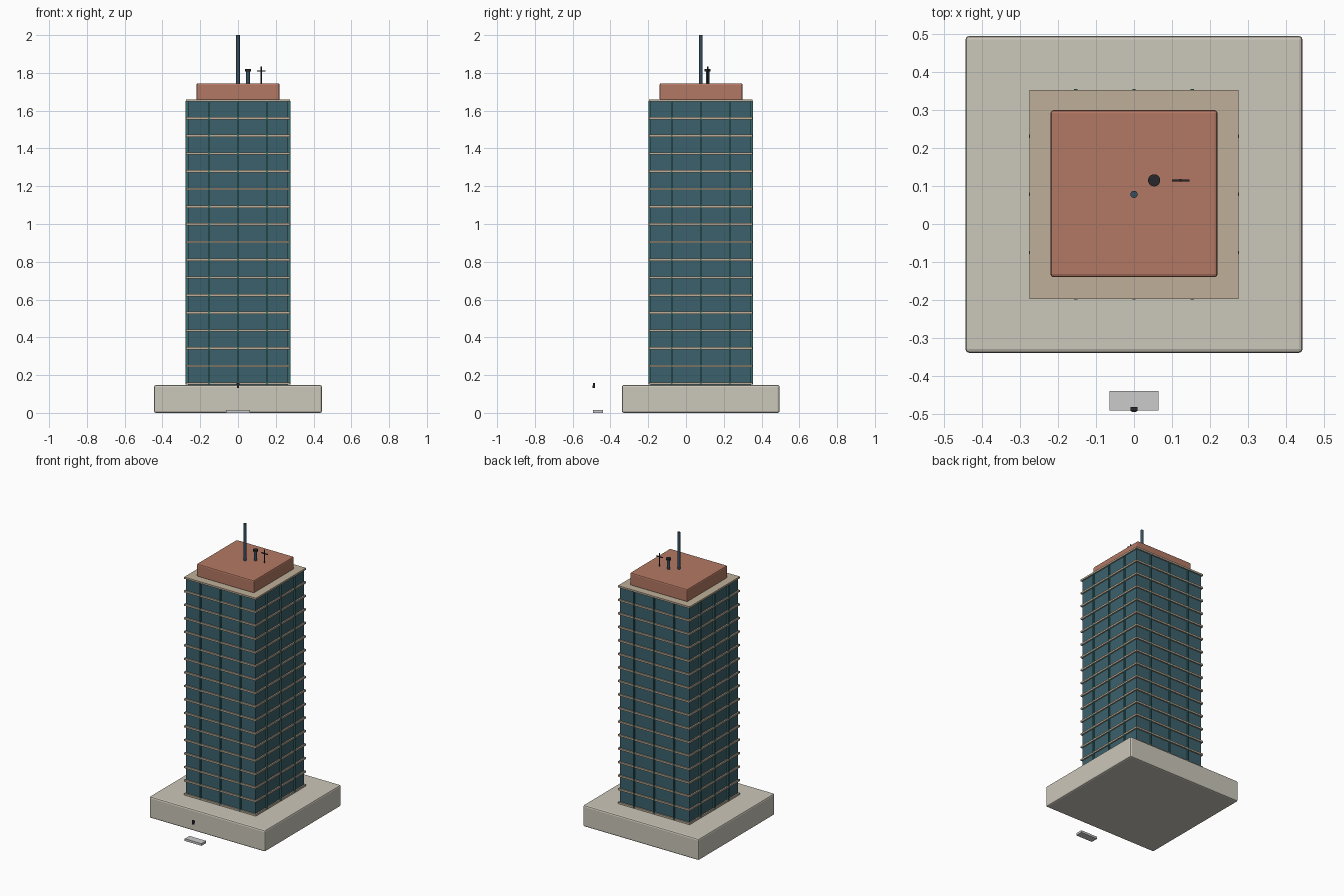
import bpy
from math import radians

if "Cube" in bpy.data.objects:
    bpy.data.objects.remove(bpy.data.objects["Cube"])

CY = 0.078  # tower centre in y


def material(name, r, g, b):
    m = bpy.data.materials.new(name)
    m.diffuse_color = (r, g, b, 1)
    m.use_nodes = True
    m.node_tree.nodes["Principled BSDF"].inputs["Base Color"].default_value = m.diffuse_color
    return m


STONE = material("stone", 0.60, 0.57, 0.49)
GLASS = material("glass", 0.045, 0.12, 0.15)
GREEN = material("frame_green", 0.04, 0.15, 0.15)
TAN = material("tan", 0.52, 0.43, 0.32)
CLAY = material("clay", 0.45, 0.19, 0.125)
STEEL = material("steel", 0.035, 0.075, 0.11)
DARK = material("dark", 0.02, 0.02, 0.025)


def box(name, loc, size, mat=None, bevel=0):
    bpy.ops.mesh.primitive_cube_add(size=1, location=loc)
    o = bpy.context.object
    o.name = name
    o.scale = size
    bpy.ops.object.transform_apply(location=False, rotation=False, scale=True)
    if mat:
        o.data.materials.append(mat)
    if bevel:
        b = o.modifiers.new("bevel", 'BEVEL')
        b.width, b.segments = bevel, 2
    return o


def rod(name, x, y, z0, z1, r, mat, sides=24):
    bpy.ops.mesh.primitive_cylinder_add(vertices=sides, radius=r, depth=z1 - z0,
                                        location=(x, y, (z0 + z1) / 2))
    o = bpy.context.object
    o.name = name
    o.data.materials.append(mat)
    bpy.ops.object.shade_smooth_by_angle(angle=radians(30))
    return o


# Podium, glass shaft and roof block
box("podium", (0, CY, 0.074), (0.888, 0.835, 0.148), STONE, 0.01)
box("glass_shaft", (0, CY, 0.90), (0.532, 0.532, 1.506), GLASS)
box("penthouse", (0, CY + 0.002, 1.70), (0.44, 0.44, 0.09), CLAY, 0.008)

# Floor ledges up the shaft
for i in range(17):
    box(f"floor_ledge_{i}", (0, CY, 0.155 + i * 0.0937), (0.55, 0.55, 0.012), TAN)

# Vertical window bars on all four faces
for i, d in enumerate((-0.153, 0, 0.153)):
    for s in (-1, 1):
        side = "left" if s < 0 else "right"
        face = "front" if s < 0 else "back"
        box(f"bar_{face}_{i}", (d, CY + s * 0.2705, 0.90), (0.009, 0.013, 1.50), GREEN)
        box(f"bar_{side}_{i}", (s * 0.2705, CY + d, 0.90), (0.013, 0.009, 1.50), GREEN)

# Rooftop mast, capped vent and cross aerial
rod("mast", 0, CY, 1.74, 2.0, 0.0095, STEEL)
rod("vent_pipe", 0.053, CY + 0.037, 1.74, 1.81, 0.010, STEEL)
rod("vent_cap", 0.053, CY + 0.037, 1.808, 1.82, 0.016, DARK)
rod("aerial", 0.123, CY + 0.037, 1.74, 1.835, 0.004, DARK, 12)
box("aerial_crossbar", (0.123, CY + 0.037, 1.81), (0.047, 0.005, 0.006), DARK)

# Detached entrance step and small lamp in front
box("entrance_step", (0, -0.466, 0.0075), (0.129, 0.051, 0.015))
box("lamp_body", (0, -0.487, 0.151), (0.018, 0.01, 0.012), DARK)
box("lamp_bracket", (0, -0.489, 0.139), (0.012, 0.012, 0.013), DARK)
